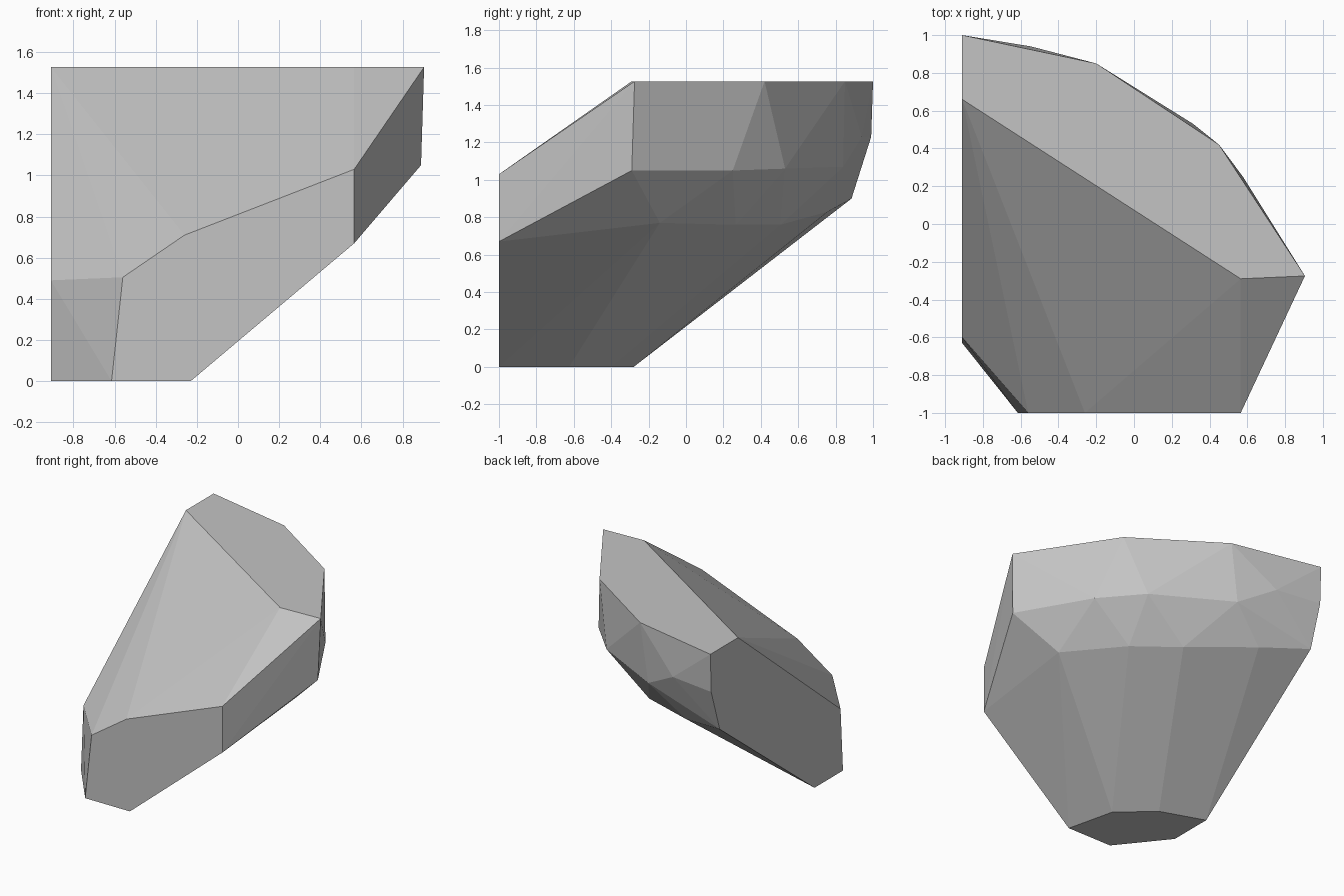
import bpy
import bmesh

cube = bpy.data.objects.get("Cube")
if cube:
    bpy.data.objects.remove(cube, do_unlink=True)

# Stone colour
stone = bpy.data.materials.new("stone grey")
stone.use_nodes = True
colour = (0.55, 0.55, 0.55, 1)
stone.diffuse_color = colour
stone.node_tree.nodes["Principled BSDF"].inputs["Base Color"].default_value = colour

LEFT, FRONT, TOP = -0.91, -1.0, 1.527

# Flat cuts: each outline lies in one plane
top_outline = [(LEFT, 1), (-0.2, 0.85), (0.45, 0.42),
               (0.905, -0.275), (0.565, -0.29), (LEFT, 0.66)]
base_outline = [(-0.615, FRONT), (-0.23, FRONT), (-0.32, -0.625),
                (-0.57, -0.4), (LEFT, -0.28), (LEFT, -0.63)]
front_outline = [(0.565, 1.03), (-0.26, 0.71), (-0.56, 0.505), (0.565, 0.67)]
side_outline = [(-0.6, 0.49), (0.99, 1.23), (0.885, 0.9)]

# Facet corners around the rounded back
upper_ring = [(0.89, -0.29, 1.05), (0.577, 0.25, 1.05), (0.313, 0.53, 1.06),
              (-0.263, 0.84, 1.07), (-0.545, 0.94, 1.23)]
lower_ring = [(0.588, -0.14, 0.77), (0.27, 0.266, 0.76),
              (-0.038, 0.505, 0.76), (-0.53, 0.758, 0.83)]

corners = [(x, y, TOP) for x, y in top_outline]
corners += [(x, y, 0) for x, y in base_outline]
corners += [(x, FRONT, z) for x, z in front_outline]
corners += [(LEFT, y, z) for y, z in side_outline]
corners += upper_ring + lower_ring

# Wrap the corners into one faceted rock
bm = bmesh.new()
for corner in corners:
    bm.verts.new(corner)
hull = bmesh.ops.convex_hull(bm, input=bm.verts[:])
spare = {g for g in hull["geom_interior"] + hull["geom_unused"]
         if isinstance(g, bmesh.types.BMVert)}
bmesh.ops.delete(bm, geom=list(spare), context="VERTS")
bmesh.ops.dissolve_limit(bm, angle_limit=0.01, verts=bm.verts[:], edges=bm.edges[:])
bmesh.ops.recalc_face_normals(bm, faces=bm.faces[:])

mesh = bpy.data.meshes.new("rock")
bm.to_mesh(mesh)
bm.free()
mesh.materials.append(stone)
rock = bpy.data.objects.new("rock", mesh)
bpy.context.collection.objects.link(rock)
